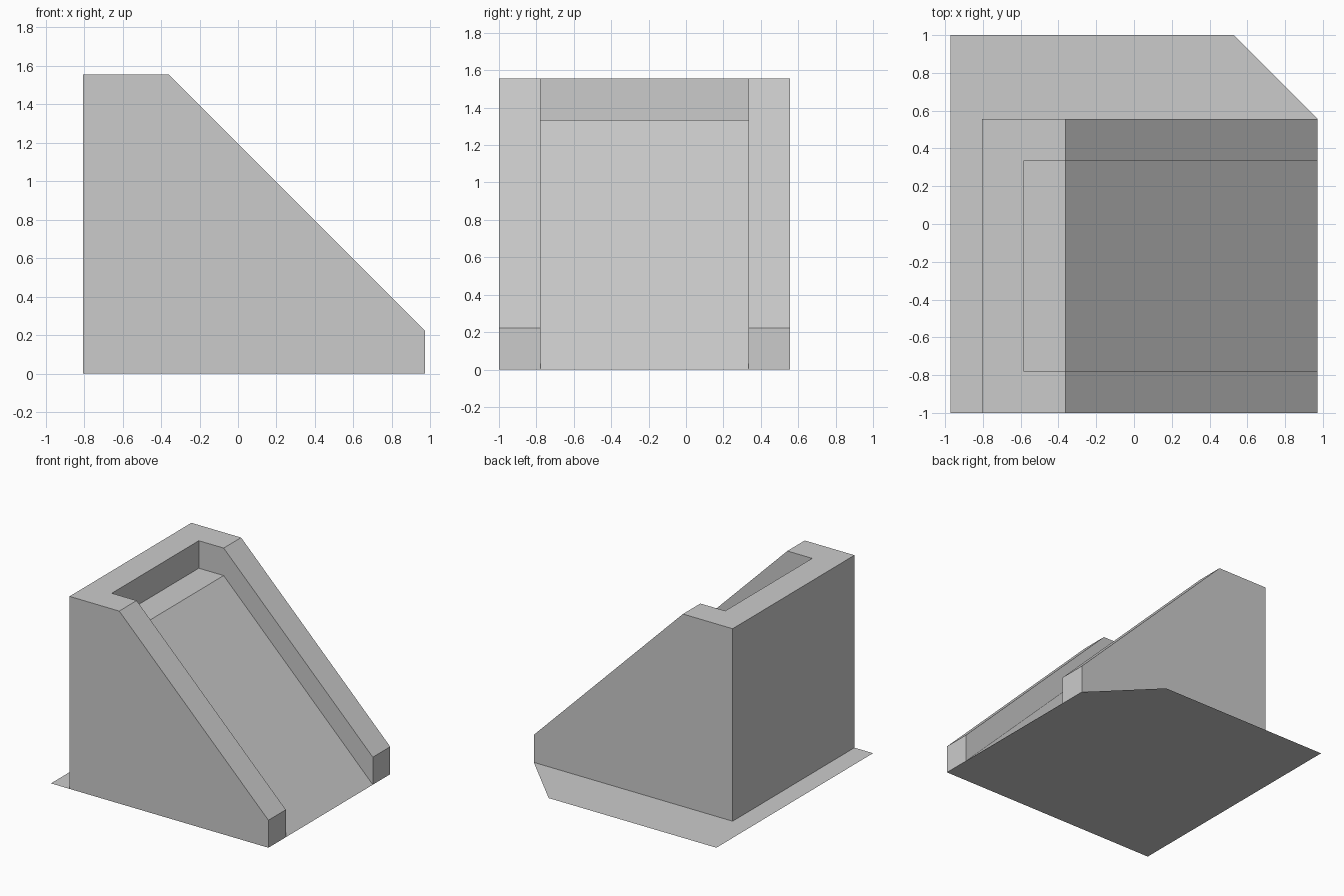
import bpy
import bmesh

cube = bpy.data.objects.get("Cube")
if cube:
    bpy.data.objects.remove(cube, do_unlink=True)

grey = bpy.data.materials.new("plain grey")
grey.use_nodes = True
colour = (0.6, 0.6, 0.6, 1)
grey.diffuse_color = colour
grey.node_tree.nodes["Principled BSDF"].inputs["Base Color"].default_value = colour


def make_object(name, polygons, orient=True):
    """Build one flat-shaded object from polygons sharing corners."""
    bm = bmesh.new()
    for points in polygons:
        bm.faces.new([bm.verts.new(p) for p in points])
    bmesh.ops.remove_doubles(bm, verts=bm.verts, dist=0.001)
    if orient:
        bmesh.ops.recalc_face_normals(bm, faces=bm.faces)
    mesh = bpy.data.meshes.new(name)
    bm.to_mesh(mesh)
    bm.free()
    mesh.materials.append(grey)
    obj = bpy.data.objects.new(name, mesh)
    bpy.context.collection.objects.link(obj)


def side(profile, y):
    return [(x, y, z) for x, z in profile]


def strips(profile, y_start, y_end):
    """Sweep each segment of an open profile between two depths."""
    return [[(*a[:1], y_start, a[1]), (*b[:1], y_start, b[1]),
             (*b[:1], y_end, b[1]), (*a[:1], y_end, a[1])]
            for a, b in zip(profile, profile[1:])]


# Main dimensions
U = 2 / 9                                  # wall thickness and recess depth
back, foot = -0.806, 0.972                 # ends of the ramp along x
height = 7 * U
crest = back + 2 * U
front, rear = -1.0, -1.0 + height          # outer sides along y
inner_front, inner_rear = front + U, rear - U

# Profiles as (x, z)
outer = [(back, 0), (foot, 0), (foot, U), (crest, height), (back, height)]
rail = [(foot, 0), (foot, U), (crest, height)]
channel = [(back + U, height), (back + U, height - U), (crest, height - U), (foot, 0)]
cheek = rail + channel[:3]

# Ramp body: outer sides, back wall, rails, recessed channel and U-shaped top
faces = [side(outer, front), side(outer, rear),
         side(cheek, inner_front), side(cheek, inner_rear)]
faces += strips([(back, 0), (back, height)], front, rear)
faces += strips(rail, front, inner_front)
faces += strips(rail, inner_rear, rear)
faces += strips(channel, inner_front, inner_rear)
faces.append([(x, y, height) for x, y in (
    (back, front), (crest, front), (crest, inner_front), (back + U, inner_front),
    (back + U, inner_rear), (crest, inner_rear), (crest, rear), (back, rear))])
make_object("ramp_body", faces)

# Ground sheet with one clipped corner; it also closes the ramp underneath
make_object("ground_sheet", [[(x, y, 0) for x, y in (
    (-foot, front), (foot, front), (foot, rear), (foot - 2 * U, 1), (-foot, 1))]],
    orient=False)
